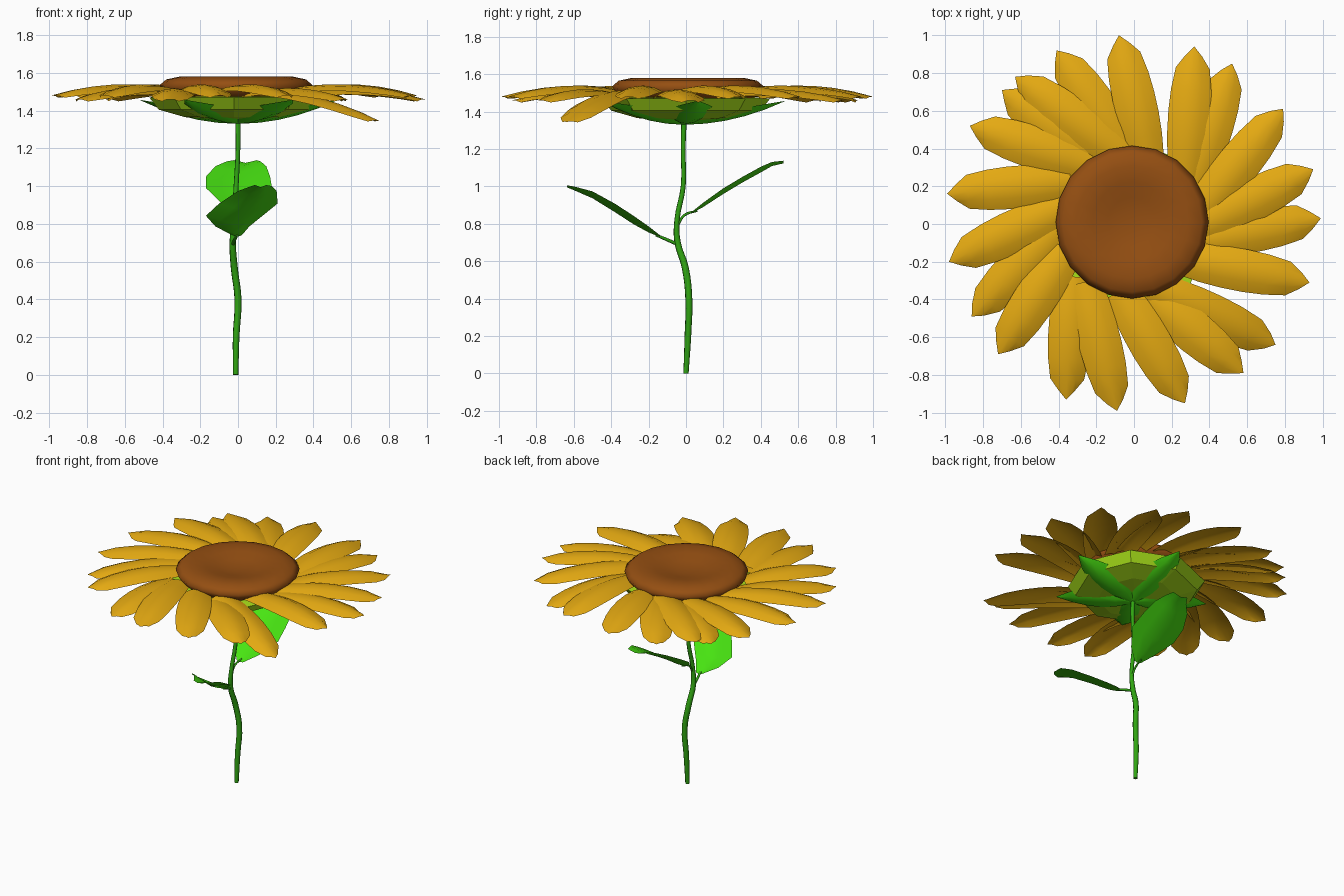
import bpy, math
from mathutils import Vector

if "Cube" in bpy.data.objects:
    bpy.data.objects.remove(bpy.data.objects["Cube"])


def material(name, rgb):
    m = bpy.data.materials.new(name)
    m.diffuse_color = (*rgb, 1)
    m.use_nodes = True
    m.node_tree.nodes["Principled BSDF"].inputs["Base Color"].default_value = m.diffuse_color
    return m


YELLOW = material("petal_yellow", (0.78, 0.40, 0.006))
BROWN = material("seed_brown", (0.30, 0.078, 0.006))
LIME = material("lime_green", (0.40, 0.76, 0.01))
GREEN = material("leaf_green", (0.065, 0.78, 0.006))
SEPAL = material("sepal_green", (0.075, 0.85, 0.007))
STEM = material("stem_green", (0.03, 0.38, 0.006))


def make(name, verts, faces, mat, smooth=True):
    me = bpy.data.meshes.new(name)
    me.from_pydata(verts, [], faces)
    me.materials.append(mat)
    me.polygons.foreach_set("use_smooth", [smooth] * len(me.polygons))
    ob = bpy.data.objects.new(name, me)
    bpy.context.collection.objects.link(ob)
    return ob


def grid(name, rows, mat, smooth=True):
    """Sheet from equally long rows of points."""
    n = len(rows[0])
    faces = [(i * n + j, (i + 1) * n + j, (i + 1) * n + j + 1, i * n + j + 1)
             for i in range(len(rows) - 1) for j in range(n - 1)]
    return make(name, [p for r in rows for p in r], faces, mat, smooth)


def lathe(name, profile, sides, mat, centre, smooth):
    """Turn (radius, z) points; both ends are closed by polygons."""
    verts = [(centre[0] + r * math.cos(math.tau * k / sides),
              centre[1] + r * math.sin(math.tau * k / sides), z)
             for r, z in profile for k in range(sides)]
    n = len(profile)
    faces = [(i * sides + k, i * sides + (k + 1) % sides,
              (i + 1) * sides + (k + 1) % sides, (i + 1) * sides + k)
             for i in range(n - 1) for k in range(sides)]
    faces += [tuple(reversed(range(sides))), tuple(range((n - 1) * sides, n * sides))]
    return make(name, verts, faces, mat, smooth)


def blade(name, base, tip, widths, bulge, arch, mat, blunt, across=5):
    """Petal or sepal: width table along a bowed axis, curved across."""
    base, tip = Vector(base), Vector(tip)
    d = tip - base
    side = Vector((-d.y, d.x, 0)).normalized()
    rows = []
    for i, w in enumerate(widths):
        t = i / (len(widths) - 1)
        c = base + d * t + Vector((0, 0, bulge * 4 * t * (1 - t)))
        row = []
        for j in range(across):
            s = 2 * j / (across - 1) - 1
            back = blunt * abs(s) * (t > 0.99)
            drop = arch * s * s * w / max(widths)
            row.append(c + side * (s * w) - d.normalized() * back - Vector((0, 0, drop)))
        rows.append(row)
    return grid(name, rows, mat)


# Seed disc with a raised ring and a dished centre
lathe("seed_disc", [(0.1, 1.44), (0.34, 1.46), (0.385, 1.50), (0.405, 1.535), (0.37, 1.565),
                    (0.30, 1.58), (0.21, 1.57), (0.13, 1.55), (0.05, 1.54)],
      20, BROWN, (-0.01, 0.01), True)

# Faceted green cup below the disc
lathe("flower_cup", [(0.06, 1.35), (0.26, 1.365), (0.40, 1.405), (0.45, 1.47), (0.38, 1.475)],
      8, LIME, (-0.02, 0.0), False)

# Petals: base x, y then tip x, y
PETALS = [(.08, .38, -.08, 1.0), (.29, .27, .32, .94), (.33, .2, .52, .85),
          (.36, .05, .79, .61), (.36, -.02, .95, .29), (.35, -.1, .99, .03),
          (.27, -.2, .93, -.31), (.1, -.36, .75, -.64), (.08, -.4, .58, -.79),
          (-.08, -.38, .27, -.95), (-.28, -.33, -.09, -.99), (-.35, -.3, -.36, -.93),
          (-.38, -.15, -.72, -.69), (-.38, .04, -.86, -.49), (-.38, .1, -.98, -.2),
          (-.36, .24, -.99, .16), (-.25, .33, -.87, .52), (-.2, .36, -.7, .71),
          (-.05, .38, -.63, .78), (-.02, .38, -.41, .92)]
LOW = {2, 5, 8, 11, 13, 17, 19}
for i, (bx, by, tx, ty) in enumerate(PETALS):
    low = 0.02 if i in LOW else 0
    tip_z = 1.345 if i == 7 else 1.48 - low
    blade("petal_%02d" % (i + 1), (bx * .93, by * .93, 1.515 - low), (tx, ty, tip_z),
          [0.085, 0.102, 0.111, 0.113, 0.107, 0.09, 0.045],
          0.04, 0.035, YELLOW, 0.05)

# Pointed sepals cupping the underside
for i, a in enumerate((7, 84, 168, 238, 303)):
    c, s = math.cos(math.radians(a)), math.sin(math.radians(a))
    blade("sepal_%d" % (i + 1), (0.01 * c, 0.01 * s - 0.01, 1.33), (0.53 * c, 0.53 * s, 1.455),
          [0.02, 0.09, 0.13, 0.115, 0.07, 0.004], -0.03, -0.05, SEPAL, 0)


def tube(name, pts, radii, bevel, mat):
    cu = bpy.data.curves.new(name, "CURVE")
    cu.dimensions = "3D"
    cu.bevel_depth = bevel
    cu.bevel_resolution = 2
    cu.resolution_u = 4
    cu.use_fill_caps = True
    sp = cu.splines.new("BEZIER")
    sp.bezier_points.add(len(pts) - 1)
    for b, p, r in zip(sp.bezier_points, pts, radii):
        b.co, b.radius = p, r
        b.handle_left_type = b.handle_right_type = "AUTO"
    cu.materials.append(mat)
    ob = bpy.data.objects.new(name, cu)
    bpy.context.collection.objects.link(ob)


# Stem and leaf stalks
tube("stem", [(-.012, 0, 0), (-.01, .01, .2), (0, .015, .4), (-.02, -.005, .57), (-.028, -.045, .7),
              (-.02, -.048, .82), (-.01, -.015, 1.0), (0, -.015, 1.2), (0, -.01, 1.38)],
     [.75, .95, 1, 1, .9, .75, .7, .65, .8], 0.019, STEM)
tube("front_leaf_stalk", [(-.028, -.045, .69), (-.02, -.09, .71), (-.005, -.16, .74)], [1, 1, .8], 0.009, STEM)
tube("back_leaf_stalk", [(-.02, -.045, .79), (-.02, -.01, .845), (-.01, .06, .87)], [1, 1, .8], 0.007, STEM)


def leaf(name, stations, fold):
    """Stations are y, z, left x, right x; the midrib sinks by fold."""
    rows = []
    for i, (y, z, l, r) in enumerate(stations):
        f = fold * min(1, (r - l) / 0.25)
        rows.append([(l + (r - l) * k / 4, y, z + f * (abs(k - 2) / 2 - 0.5)) for k in range(5)])
    grid(name, rows, GREEN)


leaf("front_leaf", [(-.14, .735, -.03, .02), (-.20, .77, -.12, .06), (-.28, .82, -.17, .13), (-.38, .885, -.10, .21),
                    (-.50, .955, .0, .205), (-.60, .99, .07, .18), (-.635, 1.0, .09, .15)], 0.045)
leaf("back_leaf", [(.03, .86, -.03, .02), (.09, .90, -.09, .10), (.20, .975, -.17, .18), (.30, 1.035, -.17, .17),
                   (.40, 1.09, -.12, .15), (.46, 1.12, -.06, .12), (.52, 1.13, -.02, .10)], 0.03)
